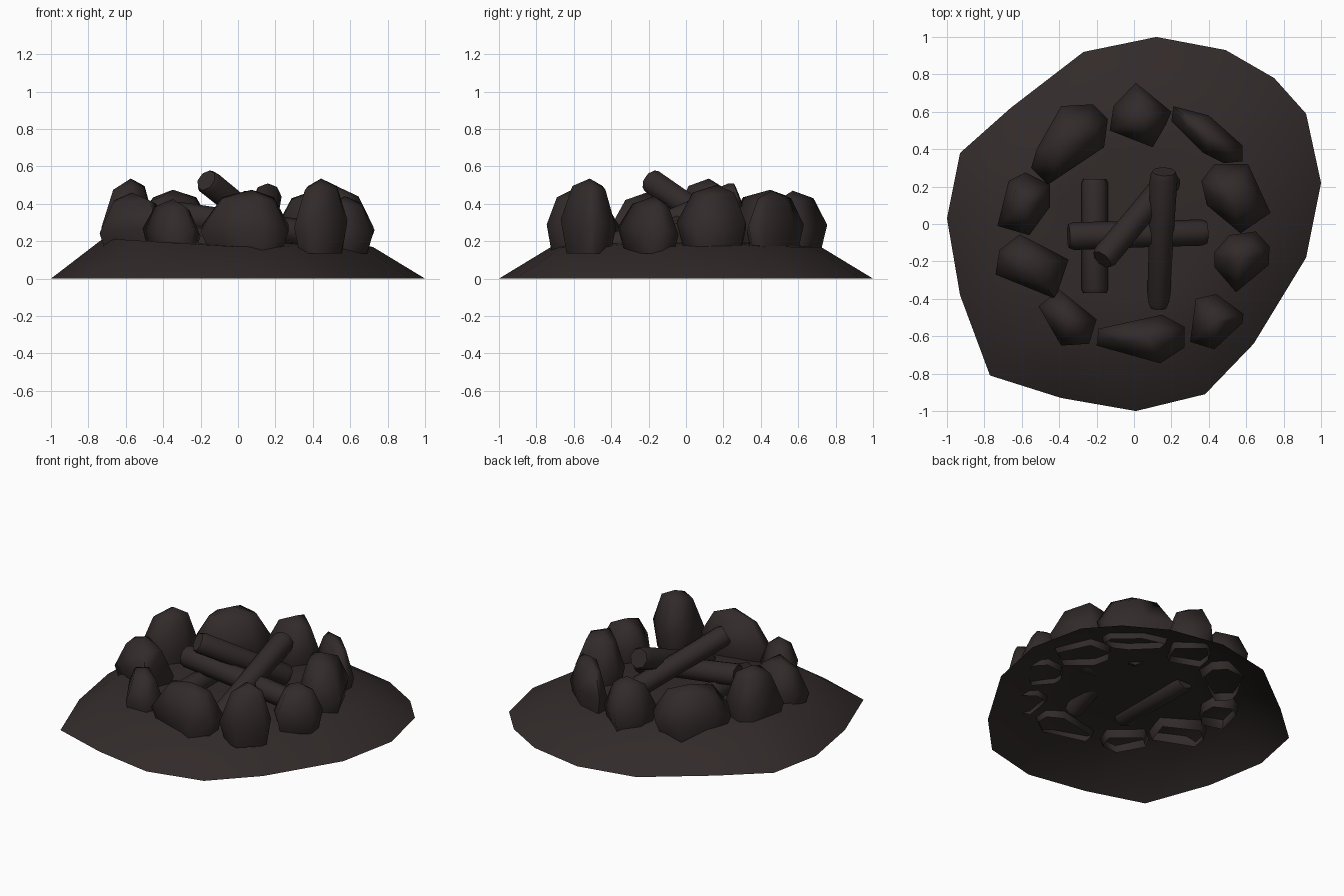
import bpy, bmesh, math
from mathutils import Vector

if "Cube" in bpy.data.objects:
    bpy.data.objects.remove(bpy.data.objects["Cube"])

mat = bpy.data.materials.new("charred_brown")
mat.diffuse_color = (0.032, 0.0235, 0.023, 1)
mat.use_nodes = True
mat.node_tree.nodes["Principled BSDF"].inputs["Base Color"].default_value = mat.diffuse_color


def finish(name, bm, angle):
    bmesh.ops.recalc_face_normals(bm, faces=bm.faces)
    me = bpy.data.meshes.new(name)
    bm.to_mesh(me)
    bm.free()
    for p in me.polygons:
        p.use_smooth = True
    me.set_sharp_from_angle(angle=math.radians(angle))
    me.materials.append(mat)
    ob = bpy.data.objects.new(name, me)
    bpy.context.collection.objects.link(ob)
    return ob


def stack(bm, rings, peak=None):
    """Join rings of equal length with quads, optionally closing with a fan."""
    vs = [[bm.verts.new(p) for p in r] for r in rings]
    n = len(vs[0])
    for a, b in zip(vs, vs[1:]):
        for i in range(n):
            j = (i + 1) % n
            bm.faces.new((a[i], a[j], b[j], b[i]))
    if peak is not None:
        c = bm.verts.new(peak)
        for i in range(n):
            bm.faces.new((vs[-1][i], vs[-1][(i + 1) % n], c))
    return vs


# earth mound: hollow shell, open underneath
rim = [(.12, 1), (.49, .93), (.75, .78), (.92, .59), (1, .22), (.92, -.18), (.64, -.64),
       (.38, -.91), (.01, -1), (-.39, -.93), (-.77, -.81), (-.93, -.38), (-1, .03),
       (-.93, .38), (-.66, .62), (-.27, .92)]
bm = bmesh.new()
edge = [(x, y, 0) for x, y in rim]
shoulder = [(x * .72, y * .72, .17 + .045 * max(0, -x)) for x, y in rim]
inner = [(x * .4, y * .4, .19) for x, y in rim]
stack(bm, [edge, shoulder, inner], (0, 0, .19))
finish("mound", bm, 60)

# ring of stones: top-view outline, top height
stones = [
    ([(.01, .755), (-.11, .63), (-.13, .5), (.1, .41), (.17, .53), (.2, .6)], .47),
    ([(.21, .63), (.2, .55), (.37, .38), (.48, .325), (.58, .335), (.58, .42), (.4, .58)], .47),
    ([(.36, .23), (.39, .1), (.57, -.05), (.73, .06), (.61, .32), (.43, .32)], .50),
    ([(.43, -.15), (.43, -.23), (.545, -.365), (.72, -.22), (.725, -.12), (.65, -.04), (.51, -.06)], .44),
    ([(.33, -.4), (.3, -.63), (.43, -.67), (.58, -.53), (.585, -.48), (.44, -.375)], .535),
    ([(-.19, -.56), (-.2, -.65), (.14, -.745), (.27, -.66), (.27, -.55), (.15, -.485)], .475),
    ([(-.51, -.44), (-.39, -.65), (-.24, -.64), (-.2, -.51), (-.4, -.35)], .425),
    ([(-.72, -.14), (-.74, -.27), (-.42, -.4), (-.35, -.19), (-.61, -.055)], .46),
    ([(-.67, .23), (-.73, -.01), (-.56, -.06), (-.45, .09), (-.45, .21), (-.58, .275)], .535),
    ([(-.52, .4), (-.55, .3), (-.46, .21), (-.16, .41), (-.14, .56), (-.22, .64), (-.39, .63)], .475),
]
for k, (outline, top) in enumerate(stones):
    cx = sum(p[0] for p in outline) / len(outline)
    cy = sum(p[1] for p in outline) / len(outline)

    def ring(s, z, wobble):
        return [(cx + (x - cx) * s, cy + (y - cy) * s, z + wobble * (-1) ** i)
                for i, (x, y) in enumerate(outline)]
    bm = bmesh.new()
    h = top - .12
    stack(bm, [ring(.8, .135, 0), ring(1, .12 + h * .42, .02), ring(.6, top - .05, .01)],
          (cx, cy, top))
    finish("stone_%02d" % (k + 1), bm, 85)

# crossed logs: start, end, radius at each end
logs = [
    ((-.21, -.37, .21), (-.21, .24, .21), .072, .072),
    ((-.35, -.065, .34), (.39, -.045, .24), .075, .07),
    ((-.17, -.19, .525), (.20, .25, .225), .07, .07),
    ((.13, -.44, .16), (.16, .28, .45), .06, .075),
]
for k, (a, b, r0, r1) in enumerate(logs):
    a, b = Vector(a), Vector(b)
    q = (b - a).to_track_quat('Z', 'Y')
    rings = []
    for t, s in ((0, .85), (.04, 1), (.5, .97), (.96, 1), (1, .85)):
        r = (r0 + (r1 - r0) * t) * s
        rings.append([a.lerp(b, t) + q @ Vector((r * math.cos(i * math.pi / 4),
                                                 r * math.sin(i * math.pi / 4), 0))
                      for i in range(8)])
    bm = bmesh.new()
    vs = stack(bm, rings)
    bm.faces.new(vs[0])
    bm.faces.new(vs[-1])
    finish("log_%d" % (k + 1), bm, 50)
